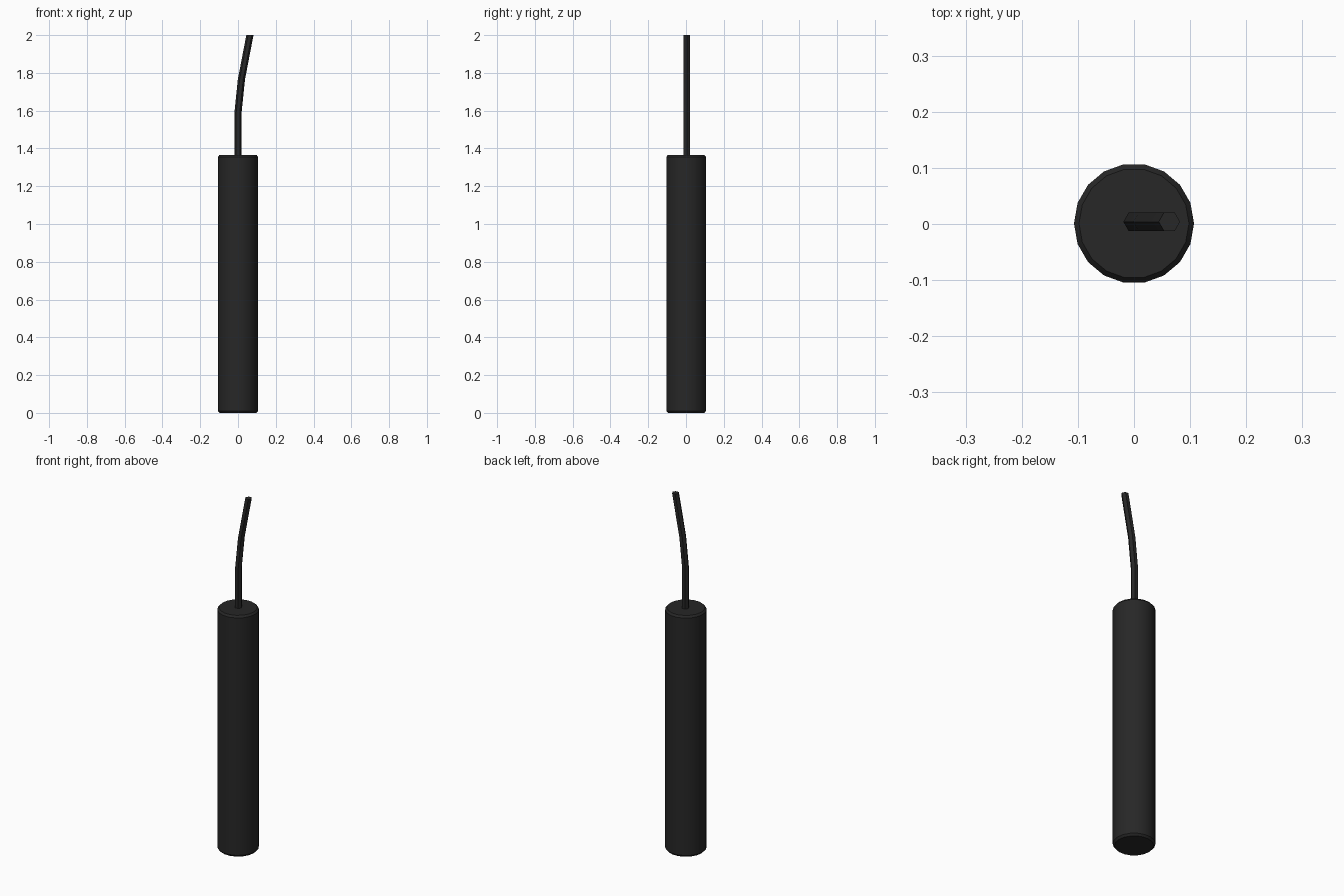
import bpy, bmesh
from math import cos, sin, tau, radians

if "Cube" in bpy.data.objects:
    bpy.data.objects.remove(bpy.data.objects["Cube"])

mat = bpy.data.materials.new("charcoal")
mat.diffuse_color = (0.02, 0.02, 0.02, 1)
mat.use_nodes = True
mat.node_tree.nodes["Principled BSDF"].inputs["Base Color"].default_value = mat.diffuse_color


def loft(name, sides, sections):
    """Stack horizontal n-sided rings (x, y, z, radius) and cap both ends."""
    bm = bmesh.new()
    rings = [[bm.verts.new((x + r * cos(tau * i / sides), y + r * sin(tau * i / sides), z))
              for i in range(sides)] for x, y, z, r in sections]
    for a, b in zip(rings, rings[1:]):
        for i in range(sides):
            j = (i + 1) % sides
            bm.faces.new((a[i], a[j], b[j], b[i]))
    bm.faces.new(rings[0][::-1])
    bm.faces.new(rings[-1])
    mesh = bpy.data.meshes.new(name)
    bm.to_mesh(mesh)
    bm.free()
    mesh.materials.append(mat)
    obj = bpy.data.objects.new(name, mesh)
    bpy.context.collection.objects.link(obj)
    bpy.ops.object.select_all(action='DESELECT')
    obj.select_set(True)
    bpy.context.view_layer.objects.active = obj
    bpy.ops.object.shade_smooth_by_angle(angle=radians(30))
    return obj


# Main tube with narrow chamfered rims
loft("stick_body", 18, [(0, 0.001, 0, 0.098), (0, 0.001, 0.011, 0.107),
                        (0, 0.001, 1.355, 0.107), (0, 0.001, 1.366, 0.098)])

# Bent hexagonal fuse, rooted just inside the tube
loft("fuse", 6, [(0, 0.004, 1.34, 0.019), (0, 0.004, 1.59, 0.019),
                 (0.018, 0.004, 1.765, 0.019), (0.063, 0.004, 2.0, 0.019)])
